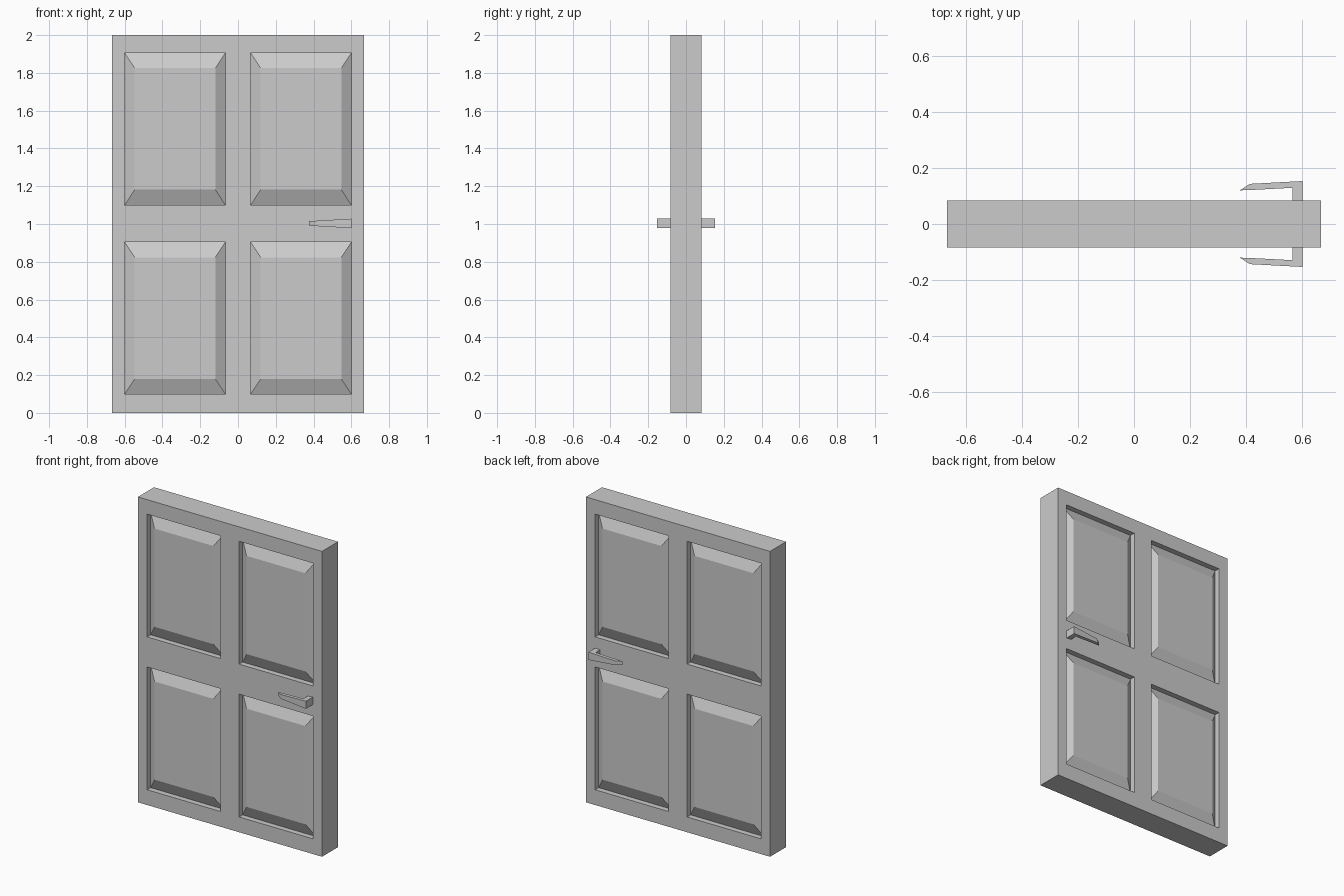
import bpy
import bmesh
from mathutils import Vector

cube = bpy.data.objects.get("Cube")
if cube:
    bpy.data.objects.remove(cube, do_unlink=True)

HALF_WIDTH, HALF_DEPTH, HEIGHT = 0.667, 0.083, 2.0
RECESS = 0.036

grey = bpy.data.materials.new("plain grey")
grey.use_nodes = True
colour = (0.6, 0.6, 0.6, 1.0)
grey.diffuse_color = colour
grey.node_tree.nodes["Principled BSDF"].inputs["Base Color"].default_value = colour


def finish(bm, name):
    """Copy the front half to the back, weld, and make the object."""
    copy = bmesh.ops.duplicate(bm, geom=bm.verts[:] + bm.edges[:] + bm.faces[:])
    verts = [g for g in copy["geom"] if isinstance(g, bmesh.types.BMVert)]
    bmesh.ops.scale(bm, vec=(1, -1, 1), verts=verts)
    bmesh.ops.remove_doubles(bm, verts=bm.verts[:], dist=0.0001)
    bmesh.ops.recalc_face_normals(bm, faces=bm.faces[:])
    mesh = bpy.data.meshes.new(name)
    bm.to_mesh(mesh)
    bm.free()
    mesh.materials.append(grey)
    obj = bpy.data.objects.new(name, mesh)
    bpy.context.collection.objects.link(obj)


def bridge(bm, loop_a, loop_b):
    """Join two matching four-cornered loops with quads."""
    for i in range(4):
        j = (i + 1) % 4
        bm.faces.new((loop_a[i], loop_a[j], loop_b[j], loop_b[i]))


# Door slab: a grid of rails and stiles with four raised panels
bm = bmesh.new()
xs = (-HALF_WIDTH, -0.6, -0.067, 0.067, 0.6, HALF_WIDTH)
zs = (0, 0.1, 0.904, 1.101, 1.905, HEIGHT)
grid = [[bm.verts.new((x, -HALF_DEPTH, z)) for x in xs] for z in zs]
for r in range(5):
    for c in range(5):
        corners = [grid[r][c], grid[r][c + 1], grid[r + 1][c + 1], grid[r + 1][c]]
        if r % 2 == 0 or c % 2 == 0:
            bm.faces.new(corners)
            continue
        # Straight recess wall, then a slope rising to the flush panel centre
        centre = sum((v.co for v in corners), Vector()) / 4
        base = [bm.verts.new(v.co + Vector((0, RECESS, 0))) for v in corners]
        raised = [bm.verts.new(centre.lerp(v.co, 0.8)) for v in corners]
        bridge(bm, corners, base)
        bridge(bm, base, raised)
        bm.faces.new(raised)

# Door edges, drawn back to the middle plane
rim = [e for e in bm.edges if e.is_boundary]
edge = bmesh.ops.extrude_edge_only(bm, edges=rim)
for v in edge["geom"]:
    if isinstance(v, bmesh.types.BMVert):
        v.co.y = 0
finish(bm, "door_slab")

# Lever handles: a bent profile that narrows towards the tip
bm = bmesh.new()
profile = ((0.6, 0.08), (0.6, 0.153), (0.413, 0.143), (0.377, 0.12),
           (0.413, 0.121), (0.565, 0.129), (0.565, 0.08))
layers = []
for side in (-1, 1):
    layer = []
    for x, y in profile:
        half = 0.012 + (x - 0.377) / 0.223 * 0.013
        layer.append(bm.verts.new((x, -y, 1.003 + side * half)))
    bm.faces.new(layer)
    layers.append(layer)
low, high = layers
for i in range(len(profile)):
    j = (i + 1) % len(profile)
    bm.faces.new((low[i], low[j], high[j], high[i]))
finish(bm, "lever_handles")
